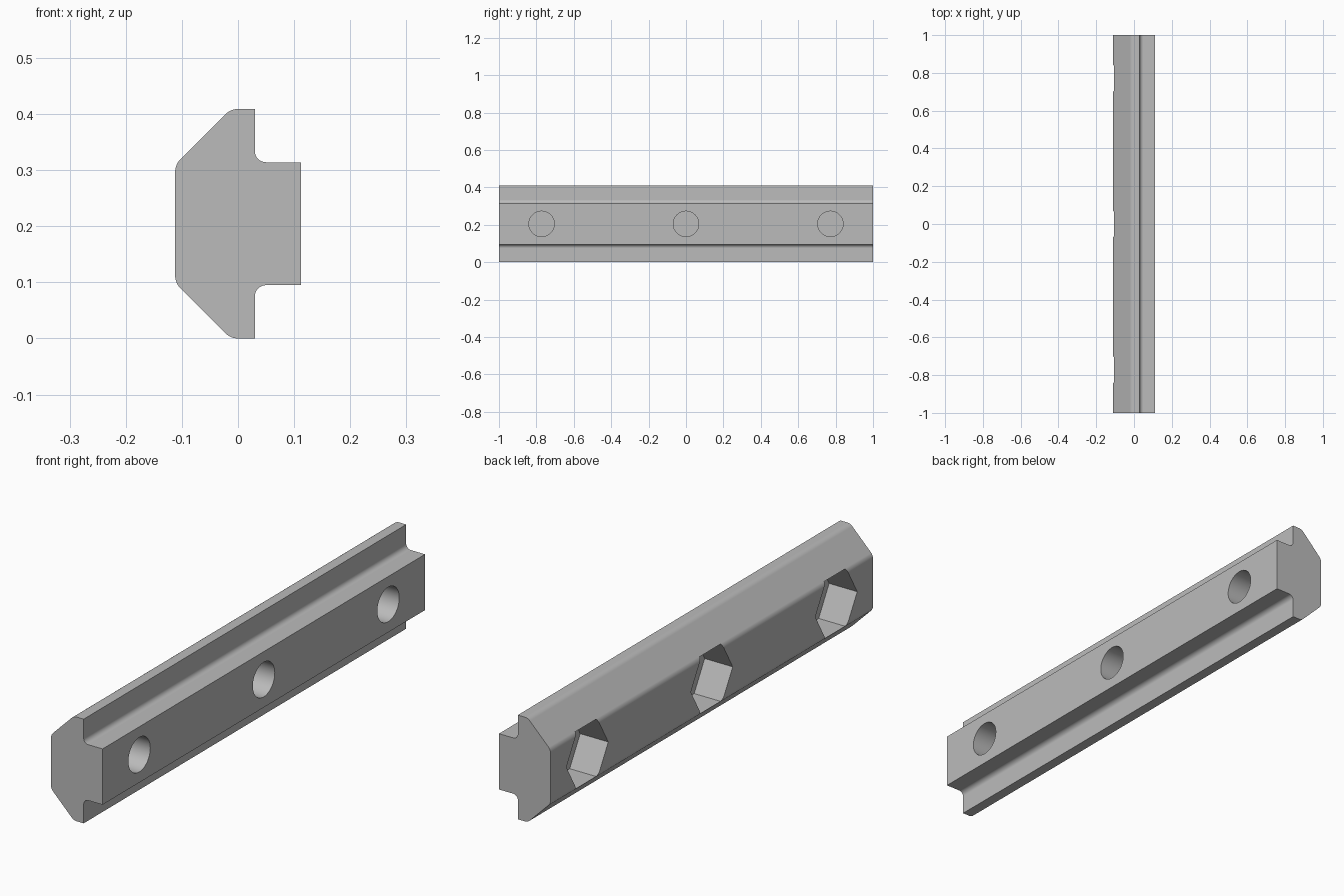
import bpy, bmesh, math
from mathutils import Vector

if "Cube" in bpy.data.objects:
    bpy.data.objects.remove(bpy.data.objects["Cube"], do_unlink=True)

HEIGHT = 0.409
HOLE_Y = (-0.772, 0, 0.772)

grey = bpy.data.materials.new("plain grey")
grey.use_nodes = True
colour = (0.5, 0.5, 0.5, 1)
grey.diffuse_color = colour
grey.node_tree.nodes["Principled BSDF"].inputs["Base Color"].default_value = colour


def prisms(name, outlines, sweep):
    """Object made of closed outlines, each swept along a vector."""
    bm = bmesh.new()
    for outline in outlines:
        face = bm.faces.new([bm.verts.new(p) for p in outline])
        swept = bmesh.ops.extrude_face_region(bm, geom=[face], use_keep_orig=True)
        moved = [v for v in swept["geom"] if isinstance(v, bmesh.types.BMVert)]
        bmesh.ops.translate(bm, verts=moved, vec=sweep)
    bmesh.ops.recalc_face_normals(bm, faces=bm.faces)
    mesh = bpy.data.meshes.new(name)
    bm.to_mesh(mesh)
    bm.free()
    mesh.materials.append(grey)
    obj = bpy.data.objects.new(name, mesh)
    bpy.context.collection.objects.link(obj)
    return obj


def fillet(before, corner, after, cut, steps=8):
    """Points of a tangent arc that starts and ends at distance cut from the corner."""
    c = Vector(corner)
    u = (Vector(before) - c).normalized()
    w = (Vector(after) - c).normalized()
    half = u.angle(w) / 2
    radius = cut * math.tan(half)
    centre = c + (u + w).normalized() * cut / math.cos(half)
    start, end = c + u * cut - centre, c + w * cut - centre
    return [centre + start.slerp(end, i / steps).normalized() * radius
            for i in range(steps + 1)]


def polygon(sides, radius, x, y):
    """Regular polygon across the bar, with a corner pointing along y."""
    return [(x, y + radius * math.cos(a), HEIGHT / 2 + radius * math.sin(a))
            for a in (math.tau * i / sides for i in range(sides))]


# Lower half of the cross-section as (x, z, fillet cut), mirrored upwards
half = [(-0.112, 0.099, 0.013), (-0.013, 0, 0.013), (0.03, 0, 0),
        (0.03, 0.095, 0.02), (0.112, 0.095, 0)]
corners = half + [(x, HEIGHT - z, cut) for x, z, cut in reversed(half)]
section = []
for i, (x, z, cut) in enumerate(corners):
    before, after = corners[i - 1][:2], corners[(i + 1) % len(corners)][:2]
    section += fillet(before, (x, z), after, cut) if cut else [(x, z)]

# Slot bar
bar = prisms("slot_bar", [[(x, -1, z) for x, z in section]], (0, 2, 0))

# Hexagonal nut pockets and blind bolt holes, a thin web apart
pockets = prisms("nut_pocket_cutter", [polygon(6, 0.13, -0.2, y) for y in HOLE_Y], (0.21, 0, 0))
holes = prisms("bolt_hole_cutter", [polygon(48, 0.068, 0.2, y) for y in HOLE_Y], (-0.18, 0, 0))

bpy.ops.object.select_all(action="DESELECT")
bar.select_set(True)
bpy.context.view_layer.objects.active = bar
for cutter in (pockets, holes):
    cutter.hide_render = True
    mod = bar.modifiers.new(cutter.name, "BOOLEAN")
    mod.operation = "DIFFERENCE"
    mod.solver = "EXACT"
    mod.object = cutter
    bpy.ops.object.modifier_apply(modifier=mod.name)
    bpy.data.objects.remove(cutter, do_unlink=True)

# Smooth fillets and hole walls, crisp edges elsewhere
bpy.ops.object.shade_smooth_by_angle(angle=math.radians(25))
weighted = bar.modifiers.new("flat_faces", "WEIGHTED_NORMAL")
weighted.keep_sharp = True
